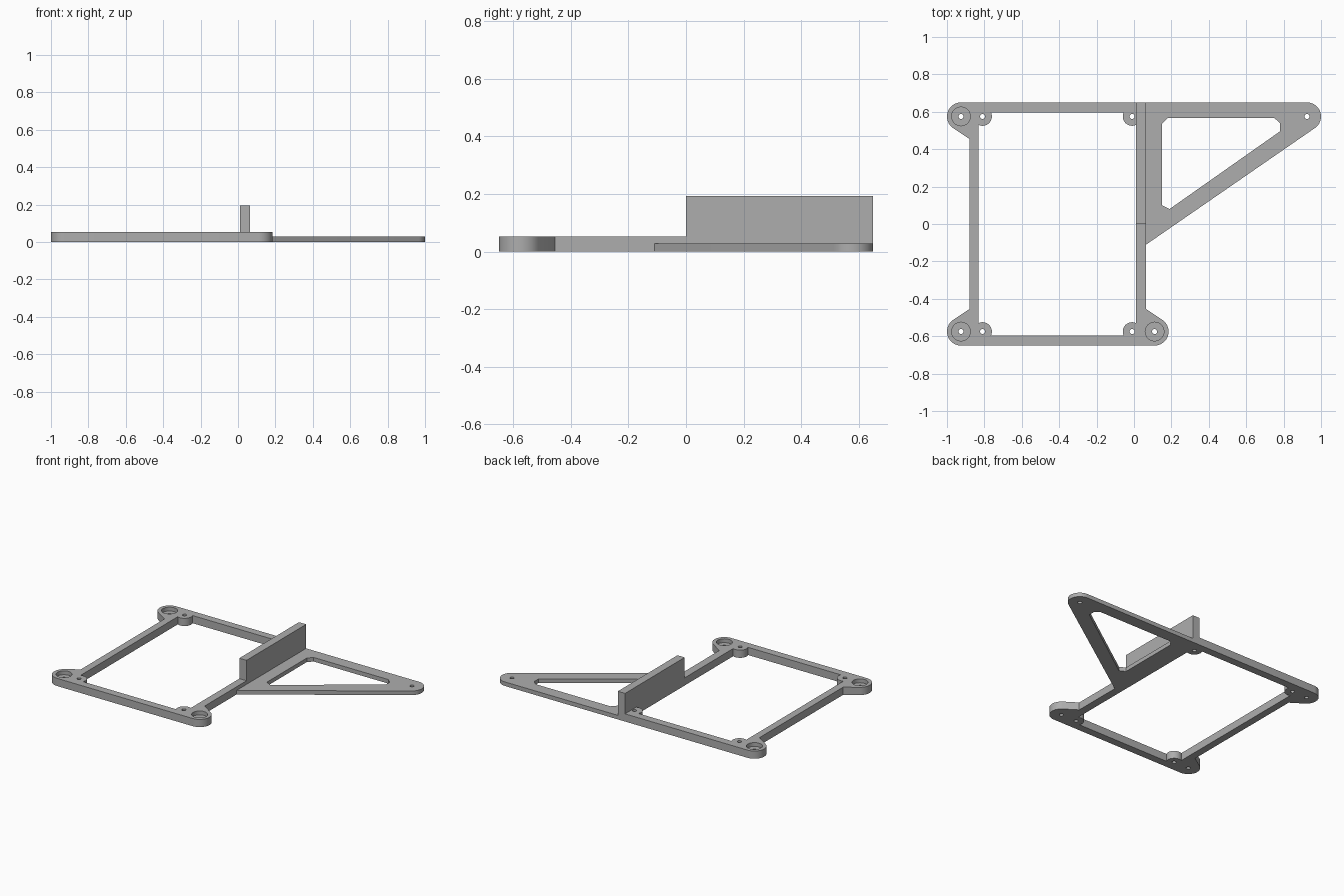
import bpy, bmesh
from math import radians, cos, sin

if "Cube" in bpy.data.objects:
    bpy.data.objects.remove(bpy.data.objects["Cube"], do_unlink=True)

grey = bpy.data.materials.new("matte_grey")
grey.use_nodes = True
COLOUR = (0.42, 0.42, 0.42, 1)
grey.diffuse_color = COLOUR
grey.node_tree.nodes["Principled BSDF"].inputs["Base Color"].default_value = COLOUR

FRAME_H, WEB_H, WALL_H = 0.053, 0.028, 0.194
LUG_R, PAD_R, HOLE_R, BORE_R = 0.075, 0.05, 0.0135, 0.05
HOLE_Y = 0.575
LEFT, RIGHT, BACK = -0.88, 0.065, 0.65


def arc(centre, r, start, end, steps=16):
    """Points along an arc, angles in degrees."""
    angles = [radians(start + (end - start) * i / steps) for i in range(steps + 1)]
    return [(centre[0] + r * cos(a), centre[1] + r * sin(a)) for a in angles]


def circle(centre, r, steps=24):
    return arc(centre, r, 0, 360, steps)[:-1]


def select(obj):
    bpy.ops.object.select_all(action='DESELECT')
    obj.select_set(True)
    bpy.context.view_layer.objects.active = obj


def plate(name, loops, z0, z1):
    """Extrude an outline with holes into a closed solid."""
    curve = bpy.data.curves.new(name, 'CURVE')
    curve.dimensions = '2D'
    curve.fill_mode = 'BOTH'
    curve.extrude = (z1 - z0) / 2
    for loop in loops:
        spline = curve.splines.new('POLY')
        spline.points.add(len(loop) - 1)
        for point, (x, y) in zip(spline.points, loop):
            point.co = (x, y, 0, 1)
        spline.use_cyclic_u = True
    obj = bpy.data.objects.new(name, curve)
    bpy.context.collection.objects.link(obj)
    select(obj)
    bpy.ops.object.convert(target='MESH')
    obj = bpy.context.object
    bm = bmesh.new()
    bm.from_mesh(obj.data)
    bmesh.ops.translate(bm, verts=bm.verts, vec=(0, 0, (z0 + z1) / 2))
    bmesh.ops.remove_doubles(bm, verts=bm.verts, dist=0.00001)
    bmesh.ops.recalc_face_normals(bm, faces=bm.faces)
    bm.to_mesh(obj.data)
    bm.free()
    obj.data.materials.clear()
    obj.data.materials.append(grey)
    return obj


def finish(obj):
    select(obj)
    bpy.ops.object.shade_smooth_by_angle(angle=radians(30))


# Square frame: three rounded corner lugs, and a pad in each inner corner
lugs = [(-0.925, -HOLE_Y), (0.11, -HOLE_Y), (-0.925, HOLE_Y)]
outer = (arc(lugs[0], LUG_R, 124, 270) + arc(lugs[1], LUG_R, -90, 56)
         + [(RIGHT, -0.455), (RIGHT, BACK)]
         + arc(lugs[2], LUG_R, 90, 236) + [(LEFT, 0.455), (LEFT, -0.455)])
pads = [(-0.81, -HOLE_Y), (-0.01, -HOLE_Y), (-0.01, HOLE_Y), (-0.81, HOLE_Y)]
window = []
for pad, start in zip(pads, (114, 206, 294, 386)):
    window += arc(pad, PAD_R, start, start - 140)
holes = [circle(c, HOLE_R) for c in lugs + pads]
frame = plate("square_frame", [outer, window] + holes, 0, FRAME_H)

# Round recesses sunk into the top of the lugs
for c in lugs:
    cutter = plate("recess_cutter", [circle(c, BORE_R, 32)], FRAME_H / 2, FRAME_H + 0.05)
    cutter.hide_render = True
    select(frame)
    mod = frame.modifiers.new("recess", 'BOOLEAN')
    mod.operation = 'DIFFERENCE'
    mod.solver = 'EXACT'
    mod.object = cutter
    bpy.ops.object.modifier_apply(modifier=mod.name)
    bpy.data.objects.remove(cutter, do_unlink=True)
finish(frame)

# Thin triangular side arm with a triangular opening
tip = (0.925, HOLE_Y)
arm_outline = [(RIGHT, BACK), (RIGHT, -0.11)] + arc(tip, LUG_R, -55.4, 90)
opening = [(0.15, 0.1), (0.19, 0.08), (0.78, 0.495), (0.78, 0.54),
           (0.75, 0.567), (0.18, 0.567), (0.15, 0.535)]
finish(plate("side_arm", [arm_outline, opening, circle(tip, HOLE_R)], 0, WEB_H))

# Upright wall on the back half of the inner rail
wall = [(0.01, 0), (RIGHT, 0), (RIGHT, BACK), (0.01, BACK)]
finish(plate("upright_wall", [wall], FRAME_H, WALL_H))
